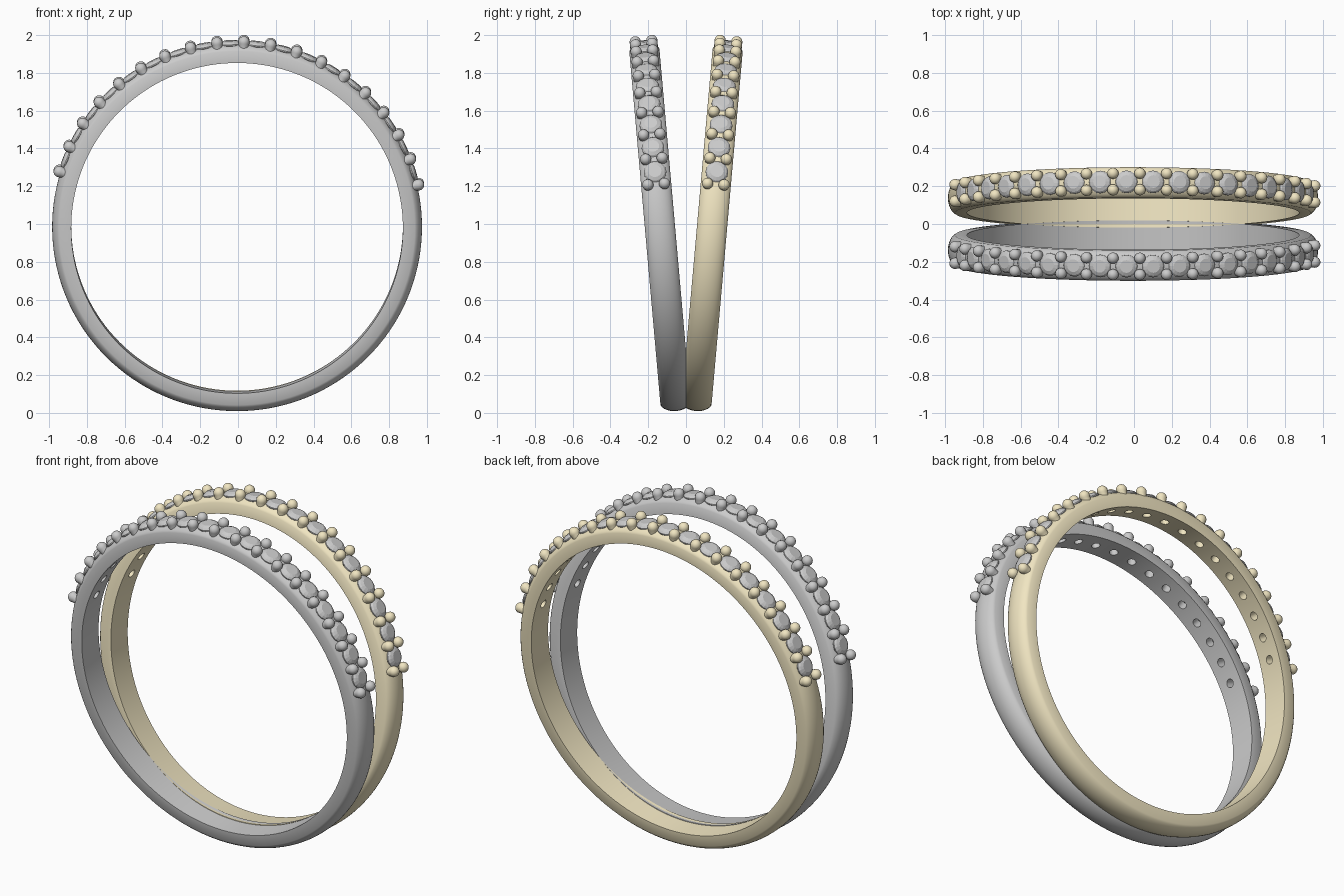
import bpy, bmesh, math
from mathutils import Matrix, Vector

if "Cube" in bpy.data.objects:
    bpy.data.objects.remove(bpy.data.objects["Cube"])

TILT, CX, CZ, CY = math.radians(5.04), -0.005, 0.985, 0.138
N_GEMS = 18
A0, STEP = 162.5, 149.2 / 18      # first prong angle and spacing, degrees

gold = bpy.data.materials.new("gold")
gold.diffuse_color = (0.88, 0.79, 0.54, 1)
gold.use_nodes = True
gold.node_tree.nodes["Principled BSDF"].inputs["Base Color"].default_value = gold.diffuse_color


def frame(deg, radius, y=0):
    """Matrix whose z axis points outward from the ring at the given angle."""
    a = math.radians(deg)
    pos = Vector((radius * math.cos(a), y, radius * math.sin(a)))
    return Matrix.Translation(pos) @ Matrix.Rotation(math.pi / 2 - a, 4, 'Y')


def lathe(bm, profile, segs, mat):
    """Closed solid of revolution from (radius, height) pairs, bottom to top."""
    rings = []
    for r, h in profile:
        if r == 0:
            rings.append([bm.verts.new(mat @ Vector((0, 0, h)))])
        else:
            rings.append([bm.verts.new(mat @ Vector((r * math.cos(2 * math.pi * i / segs),
                          r * math.sin(2 * math.pi * i / segs), h))) for i in range(segs)])
    for a, b in zip(rings, rings[1:]):
        for i in range(segs):
            j = (i + 1) % segs
            if len(a) == 1:
                bm.faces.new((a[0], b[j], b[i]))
            elif len(b) == 1:
                bm.faces.new((a[i], a[j], b[0]))
            else:
                bm.faces.new((a[i], a[j], b[j], b[i]))
    if len(rings[0]) > 1:
        bm.faces.new(rings[0][::-1])
    if len(rings[-1]) > 1:
        bm.faces.new(rings[-1])


def to_object(bm, name):
    bmesh.ops.recalc_face_normals(bm, faces=bm.faces)
    me = bpy.data.meshes.new(name)
    bm.to_mesh(me)
    bm.free()
    ob = bpy.data.objects.new(name, me)
    bpy.context.collection.objects.link(ob)
    return ob


def select(ob):
    bpy.ops.object.select_all(action='DESELECT')
    ob.select_set(True)
    bpy.context.view_layer.objects.active = ob


# band: flat inside, flat sides, domed outside
profile = [(0.878, -0.08), (0.878, 0.08)]
for k in range(13):
    t = math.radians(15 + 150 * k / 12)
    profile.append((0.927 + 0.052 * math.sin(t), 0.08 * math.cos(t) / math.cos(math.radians(15))))
bm = bmesh.new()
SEG = 144
loops = [[bm.verts.new((r * math.cos(2 * math.pi * i / SEG), y, r * math.sin(2 * math.pi * i / SEG)))
          for r, y in profile] for i in range(SEG)]
for i in range(SEG):
    a, b = loops[i], loops[(i + 1) % SEG]
    for j in range(len(profile)):
        k = (j + 1) % len(profile)
        bm.faces.new((a[j], a[k], b[k], b[j]))
band = to_object(bm, "silver_band")

# stones and the drilled seats beneath them
gem_bm, cut_bm = bmesh.new(), bmesh.new()
for i in range(N_GEMS):
    m = frame(A0 - STEP * (i + 0.5), 0.971)
    lathe(gem_bm, [(0, -0.05), (0.06, -0.004), (0.06, 0.002), (0.051, 0.012), (0.034, 0.02)], 16, m)
    lathe(cut_bm, [(0.024, -0.12), (0.024, -0.036), (0.058, -0.006), (0.058, 0.04)], 20, m)
gems = to_object(gem_bm, "silver_ring_stones")
cutter = to_object(cut_bm, "seat_cutter")
cutter.hide_render = True

# round-headed prongs in pairs between the stones
pr_bm = bmesh.new()
dome = [(0.025, -0.035), (0.028, -0.012)]
dome += [(0.03 * math.cos(math.radians(t)), 0.03 * math.sin(math.radians(t))) for t in range(-15, 90, 15)]
dome.append((0, 0.03))
for i in range(N_GEMS + 1):
    for y in (-0.044, 0.044):
        lathe(pr_bm, dome, 16, frame(A0 - STEP * i, 0.987, y))
prongs = to_object(pr_bm, "silver_prongs")

# drill the band
mod = band.modifiers.new("drill", 'BOOLEAN')
mod.operation, mod.solver, mod.object = 'DIFFERENCE', 'EXACT', cutter
select(band)
bpy.ops.object.modifier_apply(modifier=mod.name)
bpy.data.objects.remove(cutter)
for ob in (band, prongs):
    select(ob)
    bpy.ops.object.shade_smooth_by_angle(angle=math.radians(32))

# second ring in gold, leaning the other way
for ob, name, is_gold in ((band, "gold_band", True), (prongs, "gold_prongs", True),
                          (gems, "gold_ring_stones", False)):
    twin = ob.copy()
    twin.data = ob.data.copy()
    twin.name = name
    bpy.context.collection.objects.link(twin)
    if is_gold:
        twin.data.materials.clear()
        twin.data.materials.append(gold)
    for o, side in ((ob, -1), (twin, 1)):
        o.location = (CX, side * CY, CZ)
        o.rotation_euler = (-side * TILT, 0, 0)
